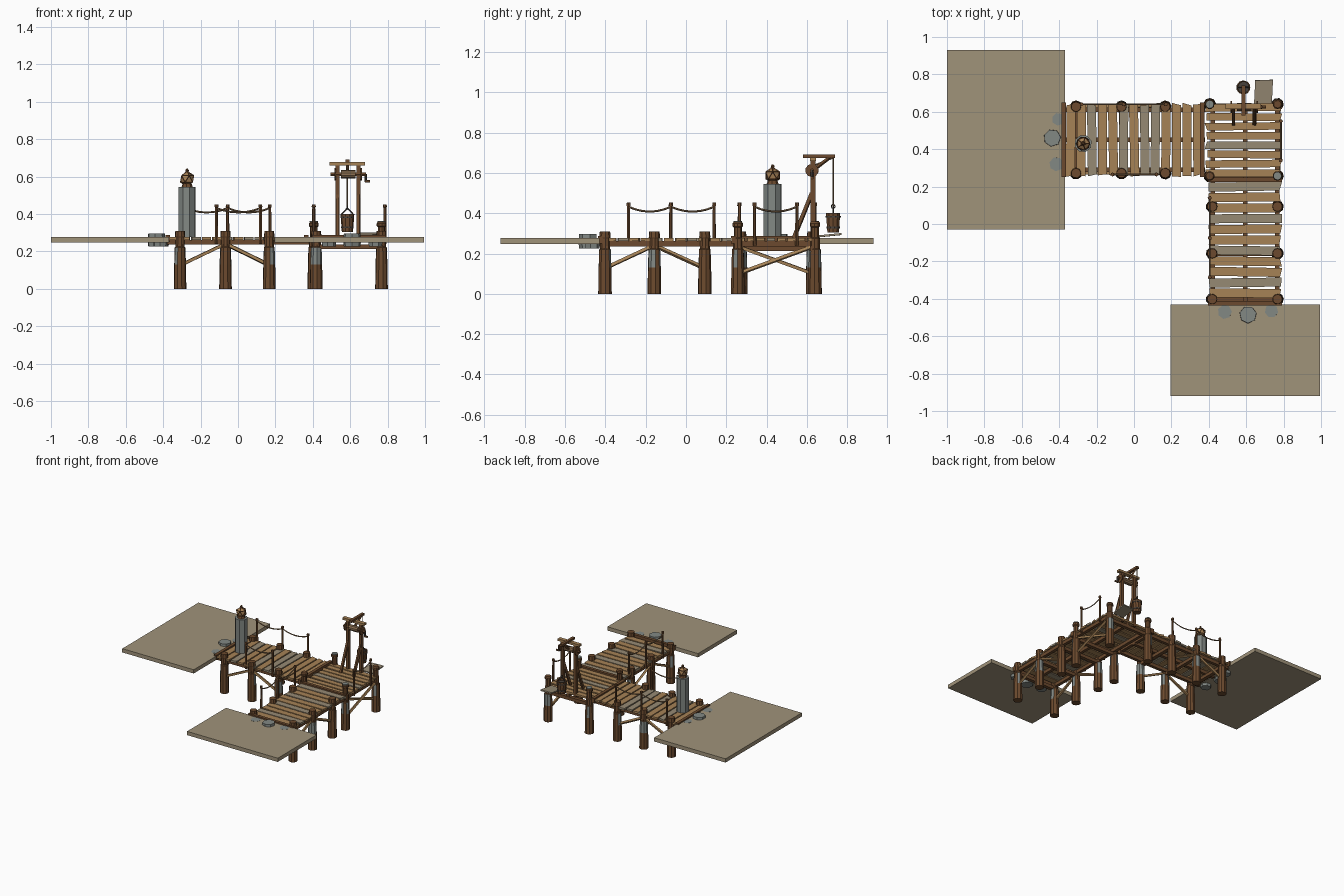
import bpy, bmesh, math, random
from mathutils import Vector

random.seed(4)
if "Cube" in bpy.data.objects:
    bpy.data.objects.remove(bpy.data.objects["Cube"])


def material(name, *rgb):
    lin = [((c / 255 + 0.055) / 1.055) ** 2.4 for c in rgb] + [1]
    m = bpy.data.materials.new(name)
    m.use_nodes = True
    m.diffuse_color = lin
    m.node_tree.nodes["Principled BSDF"].inputs["Base Color"].default_value = lin
    return m


GROUND = material("sandy ground", 160, 147, 122)
LIGHT = material("light wood", 166, 130, 86)
DARK = material("dark wood", 108, 74, 46)
GREY = material("weathered wood", 150, 138, 116)
STONE = material("grey stone", 130, 136, 132)
IRON = material("dark iron", 72, 66, 60)
ROPE = material("rope", 138, 110, 80)


def finish(bm, name, *mats):
    me = bpy.data.meshes.new(name)
    bmesh.ops.recalc_face_normals(bm, faces=bm.faces)
    bm.to_mesh(me)
    bm.free()
    ob = bpy.data.objects.new(name, me)
    bpy.context.collection.objects.link(ob)
    for m in mats:
        me.materials.append(m)
    return ob


def box(name, mat, x, y, z, turn=0, skew=0):
    """Box from (low, high) ranges, optionally turned about z with ragged ends."""
    bm = bmesh.new()
    bmesh.ops.create_cube(bm, size=1)
    for v in bm.verts:
        v.co = Vector((v.co.x * (x[1] - x[0]), v.co.y * (y[1] - y[0]), v.co.z * (z[1] - z[0])))
    if skew:
        long = 0 if x[1] - x[0] > y[1] - y[0] else 1
        ends = {}
        for v in bm.verts:
            key = (v.co.x > 0, v.co.y > 0)
            v.co[long] += ends.setdefault(key, random.uniform(-skew, skew))
    ob = finish(bm, name, mat)
    ob.location = (sum(x) / 2, sum(y) / 2, sum(z) / 2)
    ob.rotation_euler.z = turn
    return ob


def lathe(name, mats, at, profile, sides=8, patch=None):
    """Stack of rings (radius, z); faces of ring `patch` take the second material at random."""
    bm = bmesh.new()
    spin = random.uniform(0, 1)
    rings = []
    for r, z in profile:
        rings.append([bm.verts.new((r * math.cos(spin + math.tau * i / sides),
                                    r * math.sin(spin + math.tau * i / sides), z)) for i in range(sides)])
    for k, (a, b) in enumerate(zip(rings, rings[1:])):
        for i in range(sides):
            j = (i + 1) % sides
            f = bm.faces.new((a[i], a[j], b[j], b[i]))
            if k == patch and random.random() < 0.5:
                f.material_index = 1
    bm.faces.new(rings[0])
    bm.faces.new(rings[-1])
    ob = finish(bm, name, *mats)
    ob.location = (at[0], at[1], at[2] if len(at) > 2 else 0)
    return ob


def rod(name, mat, a, b, r, sides=6):
    """Straight bar between two points; four sides gives a square timber."""
    a, b = Vector(a), Vector(b)
    ob = lathe(name, [mat], a, [(r, 0), (r, (b - a).length)], sides)
    ob.rotation_mode = "QUATERNION"
    ob.rotation_quaternion = (b - a).to_track_quat("Z", "Y")
    return ob


def rope(name, a, b, sag, r=0.005):
    cu = bpy.data.curves.new(name, "CURVE")
    cu.dimensions = "3D"
    cu.bevel_depth, cu.bevel_resolution = r, 0
    sp = cu.splines.new("POLY")
    sp.points.add(6)
    for i, p in enumerate(sp.points):
        t = i / 6
        q = Vector(a).lerp(Vector(b), t)
        p.co = (q.x, q.y, q.z - sag * 4 * t * (1 - t), 1)
    cu.materials.append(ROPE)
    bpy.context.collection.objects.link(bpy.data.objects.new(name, cu))


# Ground slabs at both ends
box("west_ground", GROUND, (-1, -0.37), (-0.03, 0.93), (0.247, 0.277))
box("south_ground", GROUND, (0.195, 0.995), (-0.92, -0.43), (0.247, 0.277))

# Deck planks: west walk, corner landing, south walk
TOP = (0.262, 0.277)
for i in range(13):
    c = -0.338 + i * 0.0565
    box("west_plank", GREY if i in (2, 5, 7, 8) else LIGHT, (c - 0.024, c + 0.024), (0.26, 0.64), TOP,
        random.uniform(-0.02, 0.02), 0.008)
for i in range(8):
    c = 0.272 + i * 0.05
    box("corner_plank", GREY if i == 3 else LIGHT, (0.385, 0.785), (c - 0.02, c + 0.02), TOP,
        random.uniform(-0.015, 0.015), 0.008)
for i in range(11):
    c = -0.37 + i * 0.057
    box("south_plank", GREY if i in (1, 4, 7, 10) else LIGHT, (0.402, 0.785), (c - 0.024, c + 0.024), TOP,
        random.uniform(-0.02, 0.02), 0.008)

# Header beams across the ends of each walk
for x in (-0.375, 0.365):
    box("west_header", DARK, (x - 0.012, x + 0.012), (0.25, 0.65), (0.25, 0.288))
for y in (0.236, -0.425):
    box("south_header", DARK, (0.395, 0.79), (y - 0.012, y + 0.012), (0.25, 0.288))

# Stringers under the planks
for s in (0.29, 0.45, 0.61):
    box("west_stringer", DARK, (-0.38, 0.38), (s - 0.012, s + 0.012), (0.236, 0.262))
for s in (0.42, 0.595, 0.765):
    box("south_stringer", DARK, (s - 0.012, s + 0.012), (-0.43, 0.64), (0.236, 0.262))

# Support posts with weathered patches, and cross beams joining each pair
def post(x, y, tall=False):
    shape = [(0.034, 0), (0.032, 0.13), (0.029, 0.22), (0.025, 0.225), (0.025, 0.275)]
    if tall:
        shape += [(0.02, 0.28), (0.02, 0.33), (0.026, 0.335), (0.026, 0.35), (0.02, 0.358)]
    else:
        shape += [(0.028, 0.28), (0.026, 0.31)]
    lathe("corner_post" if tall else "support_post", [DARK, STONE], (x, y), shape, 9, 1)


for x in (-0.31, -0.067, 0.167):
    for y in (0.272, 0.627):
        post(x, y)
    box("west_cross_beam", DARK, (x - 0.014, x + 0.014), (0.25, 0.65), (0.212, 0.238))
for y in (-0.402, -0.157, 0.093):
    for x in (0.418, 0.767):
        post(x, y)
    box("south_cross_beam", DARK, (0.395, 0.79), (y - 0.014, y + 0.014), (0.212, 0.238))
for x in (0.405, 0.767):
    for y in (0.257, 0.64):
        post(x, y, True)
for x, y in ((0.405, 0.64), (0.767, 0.257)):
    lathe("post_cap", [STONE], (x, y), [(0.022, 0.356), (0.022, 0.362)], 9)
for y in (0.257, 0.63):
    box("corner_cross_beam", DARK, (0.385, 0.79), (y - 0.014, y + 0.014), (0.212, 0.238))

# Diagonal braces
for y in (0.272, 0.627):
    rod("west_brace", LIGHT, (-0.30, y, 0.13), (-0.08, y, 0.235), 0.011, 4)
    rod("west_brace", LIGHT, (-0.055, y, 0.235), (0.16, y, 0.13), 0.011, 4)
for x in (0.418, 0.767):
    rod("south_brace", LIGHT, (x, -0.395, 0.13), (x, -0.17, 0.235), 0.011, 4)
    rod("south_brace", LIGHT, (x, -0.145, 0.235), (x, 0.085, 0.13), 0.011, 4)
rod("corner_brace", LIGHT, (0.772, 0.26, 0.10), (0.772, 0.63, 0.235), 0.011, 4)
rod("corner_brace", LIGHT, (0.762, 0.26, 0.235), (0.762, 0.63, 0.10), 0.011, 4)

# Rope railings
rails = [[(x, 0.64) for x in (-0.28, -0.055, 0.17)], [(x, 0.265) for x in (-0.115, 0.12)],
         [(0.405, y) for y in (-0.285, -0.075, 0.14)], [(0.785, y) for y in (0.34, 0.55)]]
for run in rails:
    for x, y in run:
        lathe("rail_post", [DARK], (x, y), [(0.009, 0.24), (0.008, 0.435), (0.011, 0.437), (0.01, 0.452)], 6)
    for a, b in zip(run, run[1:]):
        rope("rail_rope", (*a, 0.432), (*b, 0.432), 0.024)

# Lantern on a stone pillar
spot = (-0.272, 0.43)
lathe("lantern_pillar", [STONE], spot, [(0.047, 0.277), (0.047, 0.545)], 8)
lathe("lantern_collar", [DARK], spot, [(0.03, 0.545), (0.024, 0.562)], 8)
bm = bmesh.new()
bmesh.ops.create_icosphere(bm, subdivisions=1, radius=0.037)
finish(bm, "lantern_globe", LIGHT).location = (*spot, 0.588)
bm = bmesh.new()
bmesh.ops.create_icosphere(bm, subdivisions=1, radius=0.039)
cage = finish(bm, "lantern_cage", DARK)
cage.location = (*spot, 0.588)
wire = cage.modifiers.new("wire", "WIREFRAME")
wire.thickness = 0.007
lathe("lantern_finial", [DARK], spot, [(0.016, 0.618), (0.008, 0.628), (0.01, 0.634), (0.004, 0.642)], 6)

# Hoist frame with winch
for x in (0.532, 0.645):
    box("hoist_post", DARK, (x - 0.011, x + 0.011), (0.618, 0.642), (0.25, 0.665))
    rod("hoist_brace", DARK, (x, 0.535, 0.277), (x, 0.625, 0.5), 0.012, 4)
box("hoist_crossbar", LIGHT, (0.49, 0.68), (0.615, 0.645), (0.66, 0.677))
box("hoist_arm", DARK, (0.574, 0.596), (0.58, 0.74), (0.675, 0.692))
rod("arm_strut", DARK, (0.585, 0.64, 0.62), (0.585, 0.715, 0.678), 0.009, 4)
rod("winch_axle", DARK, (0.495, 0.625, 0.612), (0.685, 0.625, 0.612), 0.01)
rod("winch_drum", ROPE, (0.55, 0.625, 0.612), (0.627, 0.625, 0.612), 0.022, 10)
for x in (0.515, 0.655):
    rod("winch_wheel", DARK, (x, 0.625, 0.612), (x + 0.008, 0.625, 0.612), 0.033, 10)
rod("crank_arm", IRON, (0.682, 0.625, 0.615), (0.682, 0.625, 0.572), 0.007)
rod("crank_grip", DARK, (0.678, 0.625, 0.575), (0.705, 0.625, 0.575), 0.008)
rope("hoist_rope", (0.585, 0.73, 0.685), (0.585, 0.73, 0.43), 0, 0.004)
rope("winch_rope", (0.585, 0.63, 0.635), (0.585, 0.73, 0.675), 0, 0.004)

# Hanging bucket
bucket = (0.585, 0.73)
lathe("bucket", [DARK], bucket, [(0.03, 0.305), (0.037, 0.4), (0.031, 0.4), (0.026, 0.32)], 10)
for r, z in ((0.034, 0.325), (0.038, 0.378)):
    lathe("bucket_hoop", [IRON], bucket, [(r, z), (r, z + 0.009)], 10)
for s in (-1, 1):
    rod("bucket_handle", IRON, (0.585 + s * 0.034, 0.73, 0.395), (0.585, 0.73, 0.432), 0.004)
bpy.ops.mesh.primitive_torus_add(major_segments=10, minor_segments=5, major_radius=0.009, minor_radius=0.003,
                                 location=(*bucket, 0.434), rotation=(0, math.pi / 2, 0))
bpy.context.object.name = "bucket_ring"
bpy.context.object.data.materials.append(IRON)

# Loading board beyond the corner landing
board = box("loading_board", GREY, (0.645, 0.74), (0.64, 0.77), (0.285, 0.295), -0.05, 0.008)
board.rotation_euler.x = 0.1

# Stepping stones at both landings
for x, y, r, top in ((-0.437, 0.46, 0.048, 0.296), (-0.415, 0.32, 0.04, 0.278), (-0.405, 0.56, 0.036, 0.278),
                     (0.61, -0.485, 0.048, 0.296), (0.485, -0.47, 0.04, 0.278), (0.735, -0.465, 0.038, 0.278)):
    lathe("stepping_stone", [STONE], (x, y), [(r * 0.95, 0.226), (r, 0.25), (r * 0.95, top)], 7)
